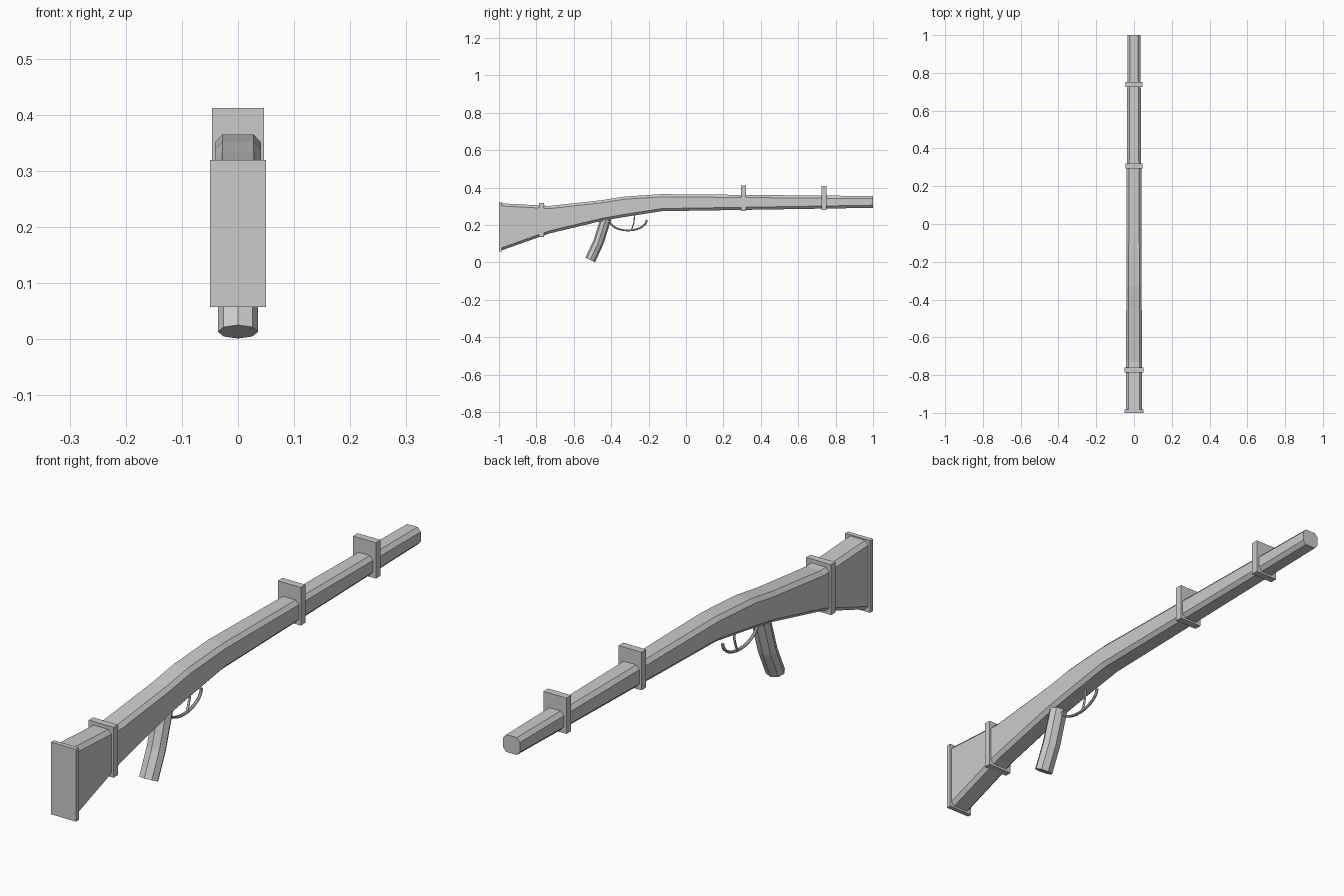
import bpy, bmesh, math
from mathutils import Vector

if "Cube" in bpy.data.objects:
    bpy.data.objects.remove(bpy.data.objects["Cube"])

grey = bpy.data.materials.new("plain grey")
grey.diffuse_color = (0.6, 0.6, 0.6, 1)
grey.use_nodes = True
grey.node_tree.nodes["Principled BSDF"].inputs["Base Color"].default_value = grey.diffuse_color


def make(name, bm):
    bmesh.ops.recalc_face_normals(bm, faces=bm.faces)
    me = bpy.data.meshes.new(name)
    bm.to_mesh(me)
    bm.free()
    me.materials.append(grey)
    ob = bpy.data.objects.new(name, me)
    bpy.context.collection.objects.link(ob)
    return ob


def loft(name, rings):
    """Skin equal-length point rings and cap both ends."""
    bm = bmesh.new()
    vs = [[bm.verts.new(p) for p in r] for r in rings]
    n = len(vs[0])
    for a, b in zip(vs, vs[1:]):
        for i in range(n):
            j = (i + 1) % n
            bm.faces.new((a[i], a[j], b[j], b[i]))
    bm.faces.new(vs[0])
    bm.faces.new(vs[-1])
    return make(name, bm)


def box(name, w, y0, y1, z0, z1):
    bm = bmesh.new()
    bmesh.ops.create_cube(bm, size=1)
    for v in bm.verts:
        v.co = (v.co.x * 2 * w, (y0 + y1) / 2 + v.co.y * (y1 - y0),
                (z0 + z1) / 2 + v.co.z * (z1 - z0))
    return make(name, bm)


def tube(name, path, rx, r, sides=8):
    """Sweep an ellipse along a path of (y, z) points."""
    pts = [Vector((0, y, z)) for y, z in path]
    rings = []
    for i, p in enumerate(pts):
        t = (pts[min(i + 1, len(pts) - 1)] - pts[max(i - 1, 0)]).normalized()
        side = Vector((0, -t.z, t.y))
        rings.append([p + Vector((rx * math.sin(a), 0, 0)) + side * r * math.cos(a)
                      for a in (2 * math.pi * k / sides for k in range(sides))])
    return loft(name, rings)


# stock and barrel: chamfered section along y (y, bottom, top, half width)
stations = [(-0.99, 0.063, 0.316, 0.043), (-0.73, 0.155, 0.302, 0.042),
            (-0.45, 0.222, 0.333, 0.041), (-0.33, 0.243, 0.352, 0.041),
            (-0.13, 0.274, 0.365, 0.041), (1.0, 0.292, 0.355, 0.034)]
rings = []
for y, b, t, w in stations:
    c, d = 0.013, 0.014
    half = [(w - c, b), (w, b + d), (w, t - d), (w - c, t)]
    rings.append([(x, y, z) for x, z in half] + [(-x, y, z) for x, z in reversed(half)])
loft("stock_and_barrel", rings)

# butt plate and bands
box("butt_plate", 0.05, -1.0, -0.983, 0.058, 0.32)
box("stock_band", 0.05, -0.785, -0.76, 0.135, 0.318)
box("rear_sight_band", 0.046, 0.294, 0.321, 0.274, 0.412)
box("front_sight_band", 0.046, 0.724, 0.751, 0.28, 0.41)

# pistol grip: bent octagonal post
tube("grip", [(-0.428, 0.235), (-0.468, 0.108), (-0.512, 0.0135)], 0.036, 0.0285)

# trigger guard and trigger
guard = [(-0.31 + 0.1 * math.cos(a), 0.228 + 0.057 * math.sin(a))
         for a in (math.pi * (1 + k / 14) for k in range(15))]
tube("trigger_guard", guard, 0.006, 0.005)
tube("trigger", [(-0.275, 0.255), (-0.278, 0.215), (-0.285, 0.192), (-0.292, 0.176)],
     0.005, 0.003)
